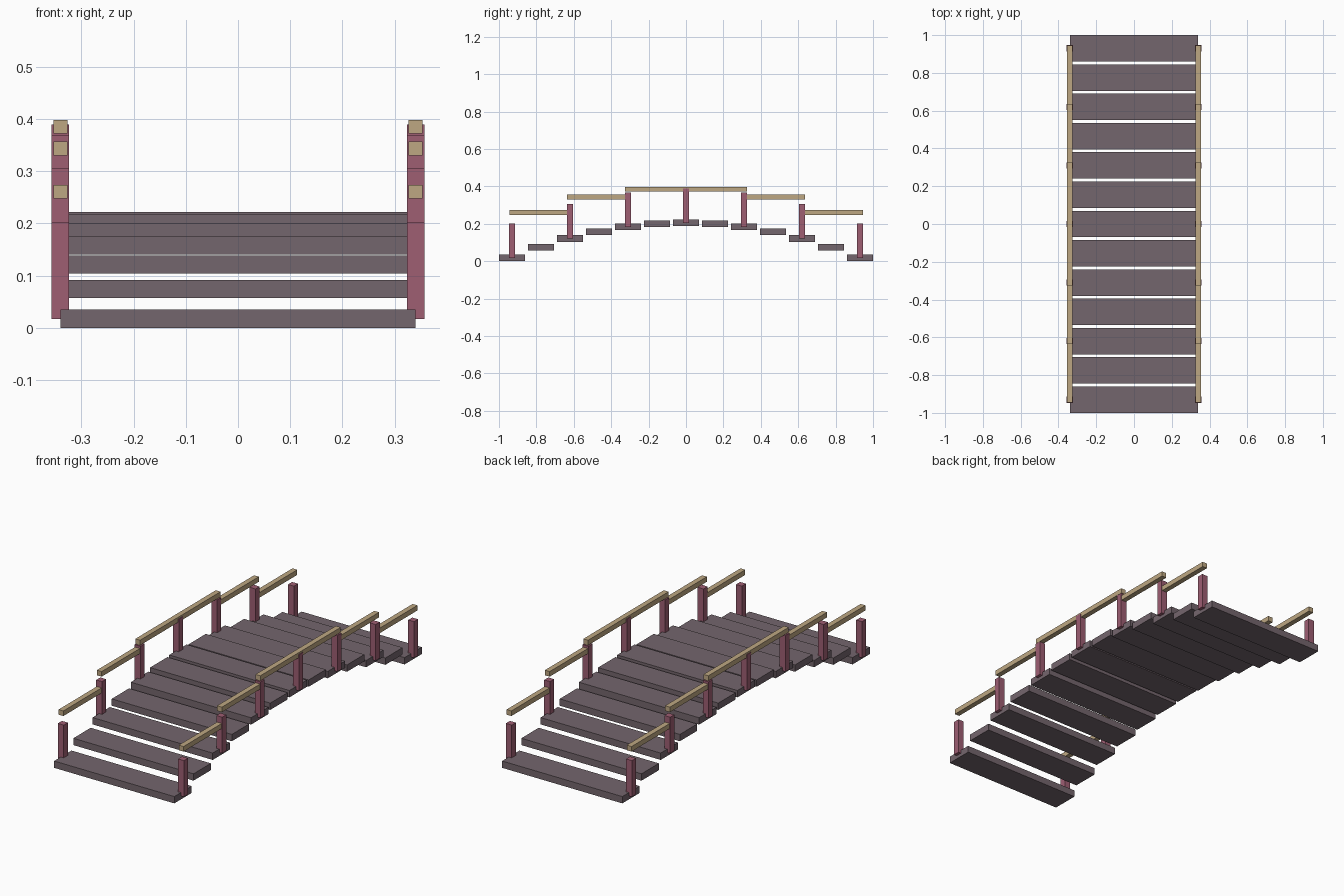
import bpy

if "Cube" in bpy.data.objects:
    bpy.data.objects.remove(bpy.data.objects["Cube"])

def material(name, rgb):
    m = bpy.data.materials.new(name)
    m.diffuse_color = (*rgb, 1)
    m.use_nodes = True
    m.node_tree.nodes["Principled BSDF"].inputs["Base Color"].default_value = m.diffuse_color
    return m

PLANK = material("grey mauve planks", (0.175, 0.133, 0.153))
POST = material("dusty rose posts", (0.342, 0.112, 0.171))
RAIL = material("tan rails", (0.515, 0.387, 0.223))

def box(name, centre, size, mat):
    bpy.ops.mesh.primitive_cube_add(size=1, location=centre)
    ob = bpy.context.object
    ob.name = name
    ob.scale = size
    bpy.ops.object.transform_apply(location=False, rotation=False, scale=True)
    ob.data.materials.append(mat)
    return ob

STEP, THICK, RISE = 0.155, 0.035, 0.187
POST_H, SIDE_X = 0.185, 0.34

def deck_z(i):
    """Centre height of plank i on the parabolic arch."""
    return RISE * (1 - (i / 6) ** 2) + THICK / 2

# Stepped deck planks
for i in range(-6, 7):
    box("plank", (0, i * STEP, deck_z(i)), (2 * SIDE_X, 0.14, THICK), PLANK)

for x in (-SIDE_X, SIDE_X):
    # Posts on every second plank
    for i in range(-6, 7, 2):
        box("post", (x, i * STEP, deck_z(i) + POST_H / 2), (0.033, 0.033, POST_H), POST)
    # Level handrails, one per bay on the slopes
    for i in (-6, -4, 2, 4):
        z = (deck_z(i) + deck_z(i + 2)) / 2 + POST_H + 0.006
        box("handrail", (x, (i + 1) * STEP, z), (0.027, 2 * STEP + 0.03, 0.026), RAIL)
    # Long handrail over the crest
    z = (deck_z(0) + deck_z(2)) / 2 + POST_H + 0.006
    box("crest_handrail", (x, 0, z), (0.027, 4 * STEP + 0.03, 0.026), RAIL)
